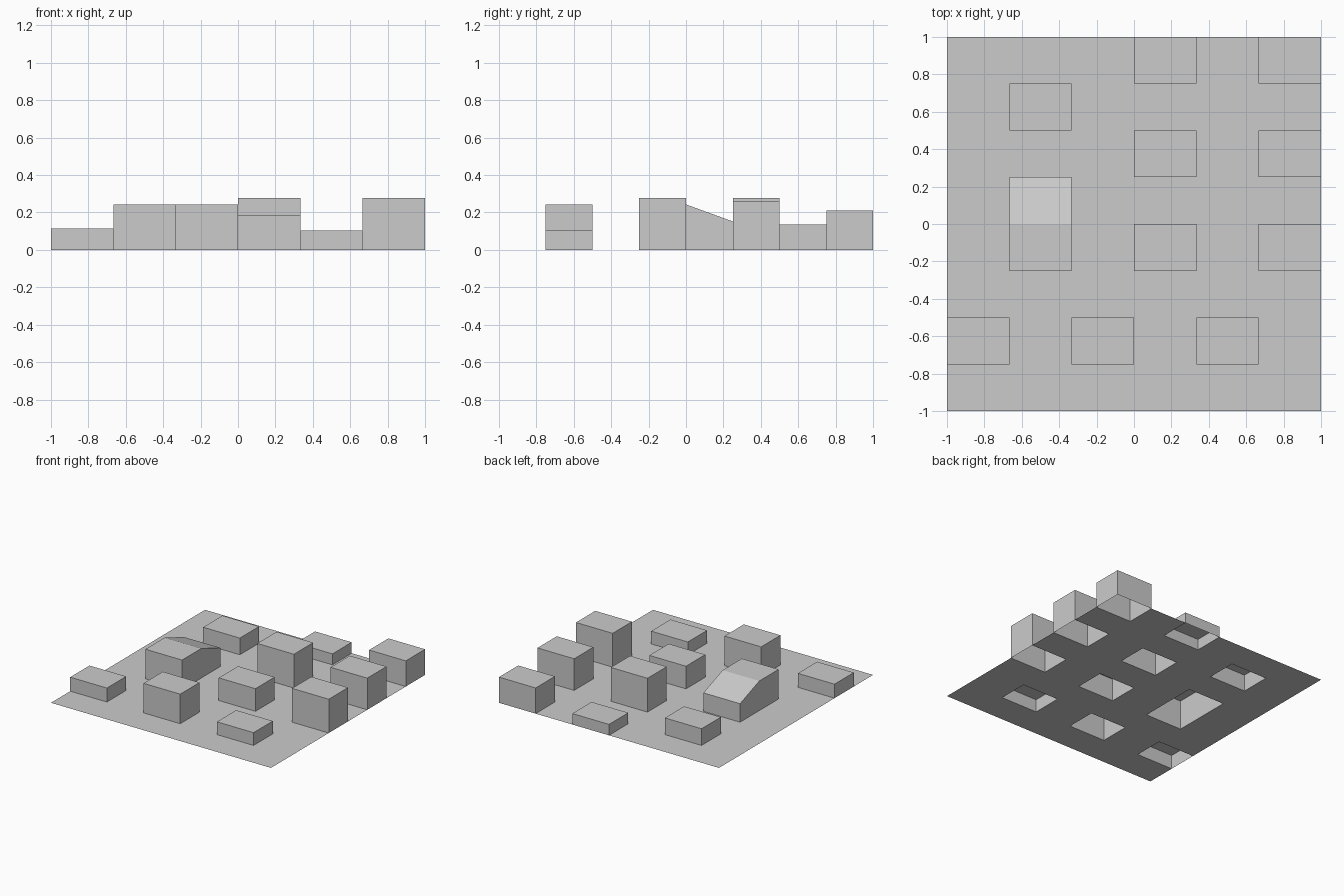
import bpy, bmesh
from mathutils import Vector

if "Cube" in bpy.data.objects:
    bpy.data.objects.remove(bpy.data.objects["Cube"])

COLS, ROWS = 6, 8

# flat ground sheet divided into cells
bm = bmesh.new()
bmesh.ops.create_grid(bm, x_segments=COLS, y_segments=ROWS, size=1.0)


def cell(f):
    c = f.calc_center_median()
    return int((c.x + 1) / 2 * COLS), int((c.y + 1) / 2 * ROWS)


faces = {cell(f): f for f in bm.faces}


def raise_cells(cells, height):
    """Pull cells up into an open-bottomed block; returns its top vertices."""
    region = [faces[c] for c in cells]
    geom = bmesh.ops.extrude_face_region(bm, geom=region)["geom"]
    top = [g for g in geom if isinstance(g, bmesh.types.BMVert)]
    bmesh.ops.translate(bm, verts=top, vec=Vector((0, 0, height)))
    old = [f for f in region if f.is_valid]
    if old:
        bmesh.ops.delete(bm, geom=old, context='FACES_ONLY')
    return top


# single-cell blocks: (column, row) -> height
blocks = {(0, 1): 0.115, (2, 1): 0.243, (4, 1): 0.105,
          (3, 3): 0.186, (5, 3): 0.278,
          (3, 5): 0.278, (5, 5): 0.26,
          (1, 6): 0.137, (3, 7): 0.09, (5, 7): 0.211}
for c, h in blocks.items():
    raise_cells([c], h)

# two-cell block whose rear half slopes down
for v in raise_cells([(1, 3), (1, 4)], 0.243):
    if v.co.y > 0.2:
        v.co.z = 0.152

bm.normal_update()
mesh = bpy.data.meshes.new("block_field")
bm.to_mesh(mesh)
bm.free()
obj = bpy.data.objects.new("block_field", mesh)
bpy.context.collection.objects.link(obj)
